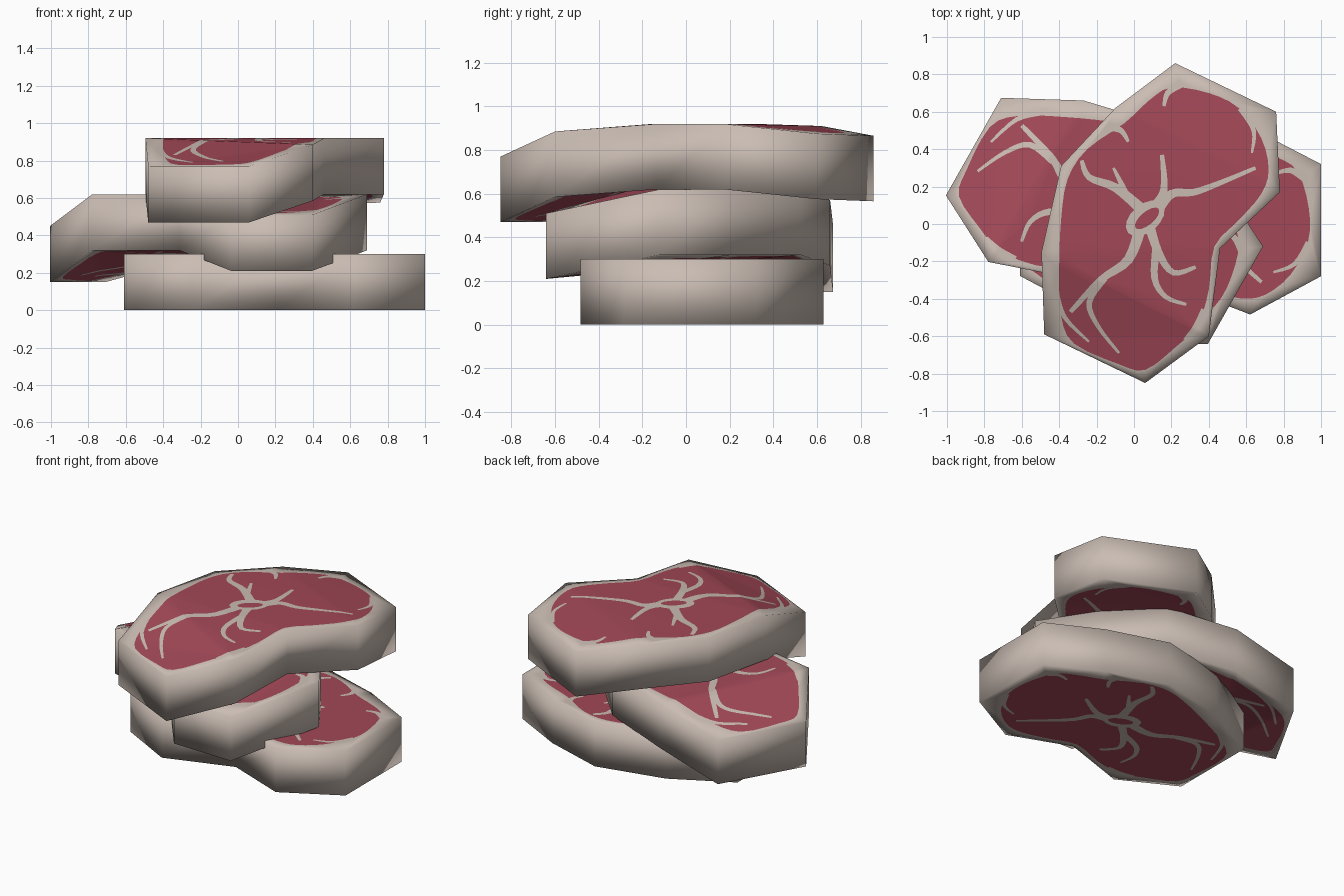
import bpy, math
from mathutils import Vector, Matrix
from mathutils.geometry import delaunay_2d_cdt

if "Cube" in bpy.data.objects:
    bpy.data.objects.remove(bpy.data.objects["Cube"])

# Materials
def material(name, rgb):
    m = bpy.data.materials.new(name)
    m.diffuse_color = (*rgb, 1)
    m.use_nodes = True
    m.node_tree.nodes["Principled BSDF"].inputs["Base Color"].default_value = m.diffuse_color
    return m

FAT = material("pale_fat", (0.59, 0.505, 0.45))
MEAT = material("red_meat", (0.36, 0.065, 0.095))
THICK = 0.30

# Steak outline (clockwise from the tip), and the strips its slab folds along
OUTLINE = [(.22, .86), (.76, .60), (.78, .17), (.46, -.13), (.40, -.60),
           (.06, -.85), (-.48, -.59), (-.495, -.15), (-.39, .31), (-.10, .62)]
FOLDS = [(5, 6, 4), (4, 6, 7), (4, 7, 3), (3, 7, 8), (3, 8, 2),
         (2, 8, 9), (2, 9, 1), (1, 9, 0)]
LEAN = [(.2, .73), (.40, .70), (.56, .62), (.68, .46), (.72, .29), (.68, .16),
        (.56, .02), (.43, -.12), (.40, -.35), (.34, -.54), (.22, -.66),
        (.06, -.78), (-.08, -.75), (-.32, -.64), (-.39, -.49), (-.40, -.24),
        (-.39, .02), (-.355, .24), (-.25, .4), (-.05, .54), (.08, .66)]
# Marbling veins: start width, then path
VEINS = [
    (.060, [(.04, .08), (-.10, .195), (-.24, .25), (-.28, .34)]),
    (.040, [(-.04, .15), (-.07, .22), (-.11, .30)]),
    (.060, [(.10, .08), (.16, .18), (.15, .37)]),
    (.055, [(.12, .06), (.20, .16), (.32, .17), (.46, .22), (.65, .30)]),
    (.065, [(.04, 0), (-.03, -.19), (-.18, -.30), (-.34, -.47)]),
    (.040, [(-.16, -.29), (-.24, -.42), (-.19, -.55), (-.08, -.69)]),
    (.055, [(.08, 0), (.13, -.15), (.21, -.26), (.33, -.23)]),
    (.045, [(.12, -.12), (.11, -.29), (.17, -.39), (.28, -.43)]),
    (.045, [(.25, .75), (.18, .70), (.16, .63)]),
    (.035, [(.57, .62), (.64, .50), (.63, .38)]),
    (.045, [(.38, -.46), (.33, -.55), (.27, -.62)]),
    (.035, [(-.42, -.36), (-.37, -.50), (-.24, -.63)]),
    (.045, [(-.14, .52), (-.07, .50), (-.03, .44)]),
]

def smooth(pts, closed=False, n=4):
    """Catmull-Rom curve through 2D points."""
    p = [Vector(q) for q in pts]
    c = len(p)
    get = (lambda i: p[i % c]) if closed else (lambda i: p[max(0, min(c - 1, i))])
    out = []
    for i in range(c if closed else c - 1):
        a, b, d, e = (get(i + k) for k in (-1, 0, 1, 2))
        for k in range(n):
            t = k / n
            out.append(.5 * (2 * b + (d - a) * t + (2 * a - 5 * b + 4 * d - e) * t * t
                             + (3 * b - a - 3 * d + e) * t ** 3))
    return out if closed else out + [p[-1]]

def ribbon(width, path):
    """Tapering outline around a vein path."""
    c = smooth(path)
    left, right = [], []
    for i, p in enumerate(c):
        d = (c[min(i + 1, len(c) - 1)] - c[max(i - 1, 0)]).normalized()
        w = width * .5 * (1 - .65 * i / (len(c) - 1))
        nrm = Vector((-d.y, d.x)) * w
        left.append(p + nrm)
        right.append(p - nrm)
    return left + right[::-1]

def ellipse(cx, cy, a, b, deg, n=16):
    r = Matrix.Rotation(math.radians(deg), 2)
    return [Vector((cx, cy)) + r @ Vector((a * math.cos(6.28318 * k / n),
            b * math.sin(6.28318 * k / n))) for k in range(n)]

# Cut pattern: 0 outline, 1 lean meat, 2 centre hole, 3+ fat veins
corners = [Vector(p) for p in OUTLINE]
regions = [corners[::-1], smooth(LEAN, True, 3), ellipse(.07, .03, .08, .035, 40),
           ellipse(.06, .03, .12, .075, 40)] + [ribbon(w, p) for w, p in VEINS]
pts, loops = [], []
for r in regions:
    area = sum(a.x * b.y - a.y * b.x for a, b in zip(r, r[1:] + r[:1]))
    r = r if area > 0 else r[::-1]
    loops.append(list(range(len(pts), len(pts) + len(r))))
    pts += r
last = len(corners) - 1
folds = [(last - t[i], last - t[(i + 1) % 3]) for t in FOLDS for i in range(3)]
v2, _, tris, _, _, src = delaunay_2d_cdt(pts, folds, loops, 1, 1e-5)
cap, mats = [], []
for f, s in zip(tris, src):
    s = set(s)
    if 0 not in s:
        continue
    a, b, c = (v2[i] for i in f)
    cap.append(list(f) if (b - a).cross(c - a) > 0 else list(f)[::-1])
    mats.append(1 if 1 in s and (2 in s or max(s) < 3) else 0)

def height(p, zs):
    """Height at p on the folded slab."""
    best = None
    for t in FOLDS:
        a, b, c = (corners[i] for i in t)
        d = (b - a).cross(c - a)
        u, v = (p - a).cross(c - a) / d, (b - a).cross(p - a) / d
        m = min(u, v, 1 - u - v)
        if best is None or m > best[0]:
            best = (m, zs[t[0]] * (1 - u - v) + zs[t[1]] * u + zs[t[2]] * v)
    return best[1]

def steak(name, tip, deg, zs):
    rot = Matrix.Rotation(math.radians(deg), 2)
    low, high = [], []
    for p in v2:
        q = Vector(tip) + rot @ (p - corners[0])
        z = height(p, zs)
        low.append((q.x, q.y, z))
        high.append((q.x, q.y, z + THICK))
    n = len(v2)
    faces = [[i + n for i in f] for f in cap] + [f[::-1] for f in cap]
    # Fat side wall around the rim
    edges = {(f[i], f[(i + 1) % 3]) for f in cap for i in range(3)}
    walls = [(a, b, b + n, a + n) for a, b in edges if (b, a) not in edges]
    me = bpy.data.meshes.new(name)
    me.from_pydata(low + high, [], faces + walls)
    me.materials.append(FAT)
    me.materials.append(MEAT)
    for poly, m in zip(me.polygons, mats + mats + [0] * len(walls)):
        poly.material_index = m
        poly.use_smooth = True
    me.update()
    ob = bpy.data.objects.new(name, me)
    bpy.context.collection.objects.link(ob)

# Three stacked steaks, the upper two sagging over those below
steak("bottom_steak", (1.0, .32), -64.3, [0] * 10)
steak("middle_steak", (.69, -.12), -93.8,
      [.32, .21, .21, .32, .32, .15, .15, .27, .32, .32])
steak("top_steak", (.22, .86), 0,
      [.565, .575, .62, .62, .585, .47, .47, .62, .62, .61])
